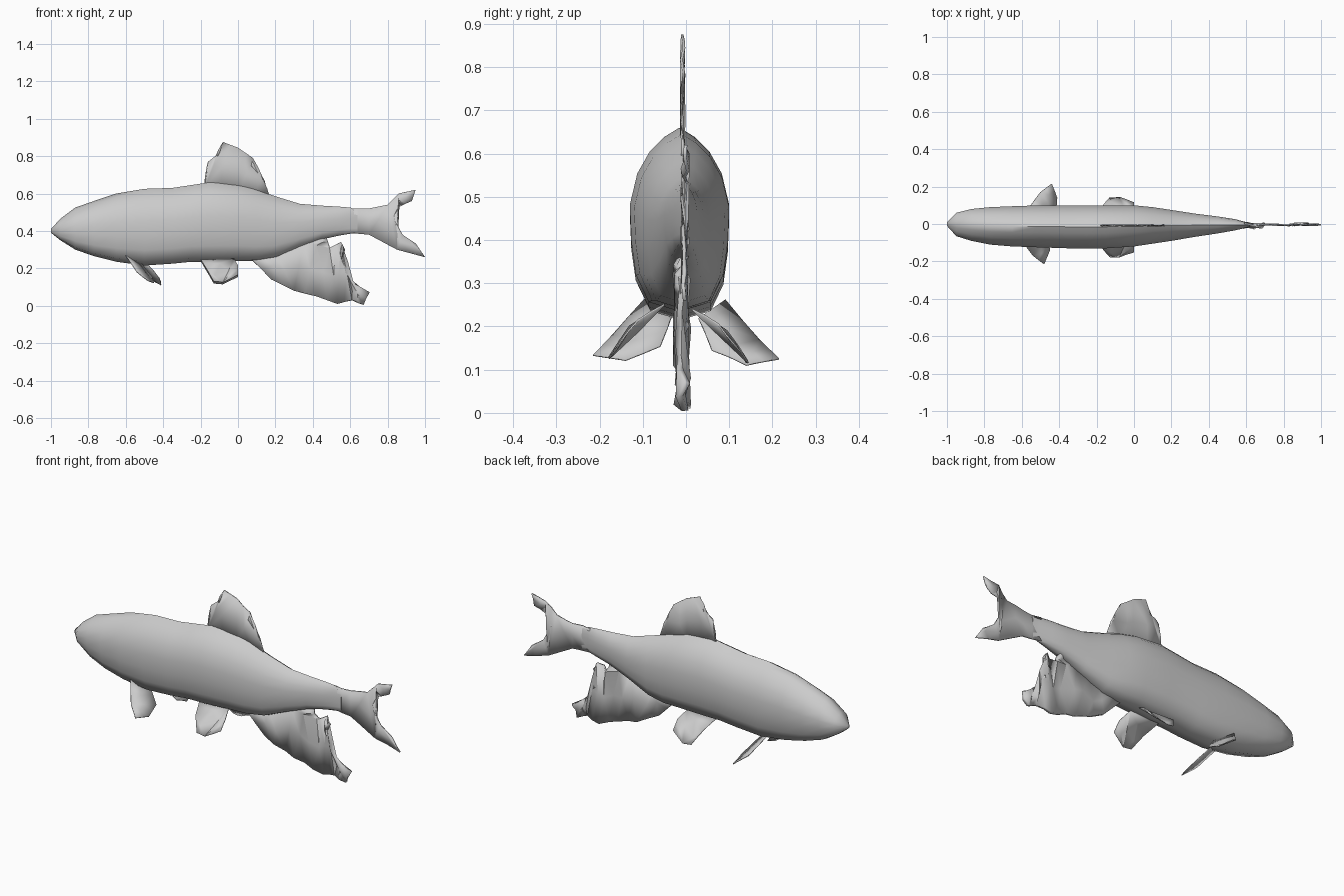
import bpy
import bmesh
import math
import random
from mathutils import Vector

random.seed(4)
cube = bpy.data.objects.get("Cube")
if cube:
    bpy.data.objects.remove(cube)

# One plain grey for the whole fish
grey = bpy.data.materials.new("plain grey")
grey.use_nodes = True
colour = (0.6, 0.6, 0.6, 1)
grey.diffuse_color = colour
grey.node_tree.nodes["Principled BSDF"].inputs["Base Color"].default_value = colour


def finish(bm, name, angle):
    """Turn the bmesh into a grey, smooth shaded object."""
    bmesh.ops.recalc_face_normals(bm, faces=bm.faces[:])
    mesh = bpy.data.meshes.new(name)
    bm.to_mesh(mesh)
    bm.free()
    mesh.materials.append(grey)
    obj = bpy.data.objects.new(name, mesh)
    bpy.context.collection.objects.link(obj)
    bpy.ops.object.select_all(action="DESELECT")
    obj.select_set(True)
    bpy.context.view_layer.objects.active = obj
    bpy.ops.object.shade_smooth_by_angle(angle=math.radians(angle))
    return obj


# Body: rings lofted from nose to tail root
# Each station is x, belly height, back height, right side y, left side y
stations = [
    (-1, .39, .41, -.01, .01),
    (-.95, .35, .465, -.065, .06),
    (-.87, .30, .525, -.09, .08),
    (-.77, .265, .56, -.11, .09),
    (-.65, .235, .60, -.12, .095),
    (-.5, .215, .625, -.125, .1),
    (-.35, .225, .63, -.13, .1),
    (-.25, .235, .645, -.13, .1),
    (-.15, .235, .66, -.13, .1),
    (0, .24, .645, -.12, .1),
    (.1, .24, .62, -.105, .09),
    (.2, .255, .585, -.09, .075),
    (.33, .31, .545, -.068, .055),
    (.45, .355, .535, -.05, .04),
    (.54, .375, .53, -.034, .026),
    (.6, .385, .525, -.02, .01),
    (.64, .39, .51, -.01, .004),
]
# Half section from back ridge to belly: share of half width, share of height
half = [(0, 1), (.3, .95), (.6, .87), (.85, .75), (1, .58),
        (.97, .38), (.88, .2), (.62, .05), (0, 0)]
section = half + [(-w, h) for w, h in half[-2:0:-1]]

bm = bmesh.new()
rings = []
for x, low, high, right, left in stations:
    mid, wide = (left + right) / 2, (left - right) / 2
    rings.append([bm.verts.new((x, mid + wide * w, low + (high - low) * h))
                  for w, h in section])
for a, b in zip(rings, rings[1:]):
    for i in range(len(section)):
        j = (i + 1) % len(section)
        bm.faces.new((a[i], a[j], b[j], b[i]))
bm.faces.new(rings[0])
bm.faces.new(rings[-1])
finish(bm, "body", 60)


def fin(name, outline, crumple, thickness):
    """A thin crumpled sheet inside an outline."""
    bm = bmesh.new()
    bm.faces.new([bm.verts.new(p) for p in outline])
    bmesh.ops.triangulate(bm, faces=bm.faces[:])
    bmesh.ops.subdivide_edges(bm, edges=bm.edges[:], cuts=1, use_grid_fill=True)
    bmesh.ops.triangulate(bm, faces=bm.faces[:])
    bm.normal_update()
    for v in bm.verts:
        v.co += v.normal * random.uniform(-crumple, crumple)
    obj = finish(bm, name, 35)
    solid = obj.modifiers.new("thickness", "SOLIDIFY")
    solid.thickness = thickness
    solid.offset = 0


def upright(points, y):
    return [Vector((x, y, z)) for x, z in points]


# Fins along the middle
fin("dorsal_fin", upright([
    (-.18, .63), (-.175, .69), (-.16, .77), (-.12, .8), (-.105, .8), (-.08, .875),
    (0, .845), (.08, .79), (.07, .75), (.14, .67), (.17, .58), (0, .6)], -.008),
    .004, .006)
fin("tail_fin", upright([
    (.59, .52), (.7, .52), (.8, .54), (.86, .6), (.95, .62), (.93, .56), (.86, .53),
    (.83, .47), (.88, .38), (.95, .33), (1, .26), (.85, .3), (.7, .38), (.59, .39)],
    -.002), .008, .008)
fin("anal_fin", upright([
    (.07, .25), (.2, .29), (.35, .34), (.42, .37), (.47, .37), (.49, .31), (.55, .34),
    (.565, .3), (.56, .2), (.61, .13), (.7, .07), (.67, .005), (.61, .03), (.53, .01),
    (.42, .05), (.3, .08), (.18, .14)], -.01), .014, .016)


def fin_pair(name, points, shift):
    """Right fin as given, left fin mirrored and shifted."""
    right = [Vector(p) for p in points]
    left = [Vector((p.x, -p.y, p.z)) + Vector(shift) for p in right]
    fin("right_" + name, right, .002, .004)
    fin("left_" + name, left, .002, .004)


# Paired fins under the belly
fin_pair("pectoral_fin", [
    (-.6, -.09, .27), (-.54, -.17, .18), (-.48, -.215, .135), (-.45, -.14, .122),
    (-.46, -.06, .155), (-.52, -.03, .23)], (.04, 0, -.01))
fin_pair("pelvic_fin", [
    (-.2, -.05, .25), (-.17, -.13, .2), (-.13, -.175, .13), (-.08, -.178, .125),
    (0, -.15, .165), (0, -.11, .215), (-.02, -.05, .25)], (0, -.035, -.01))
